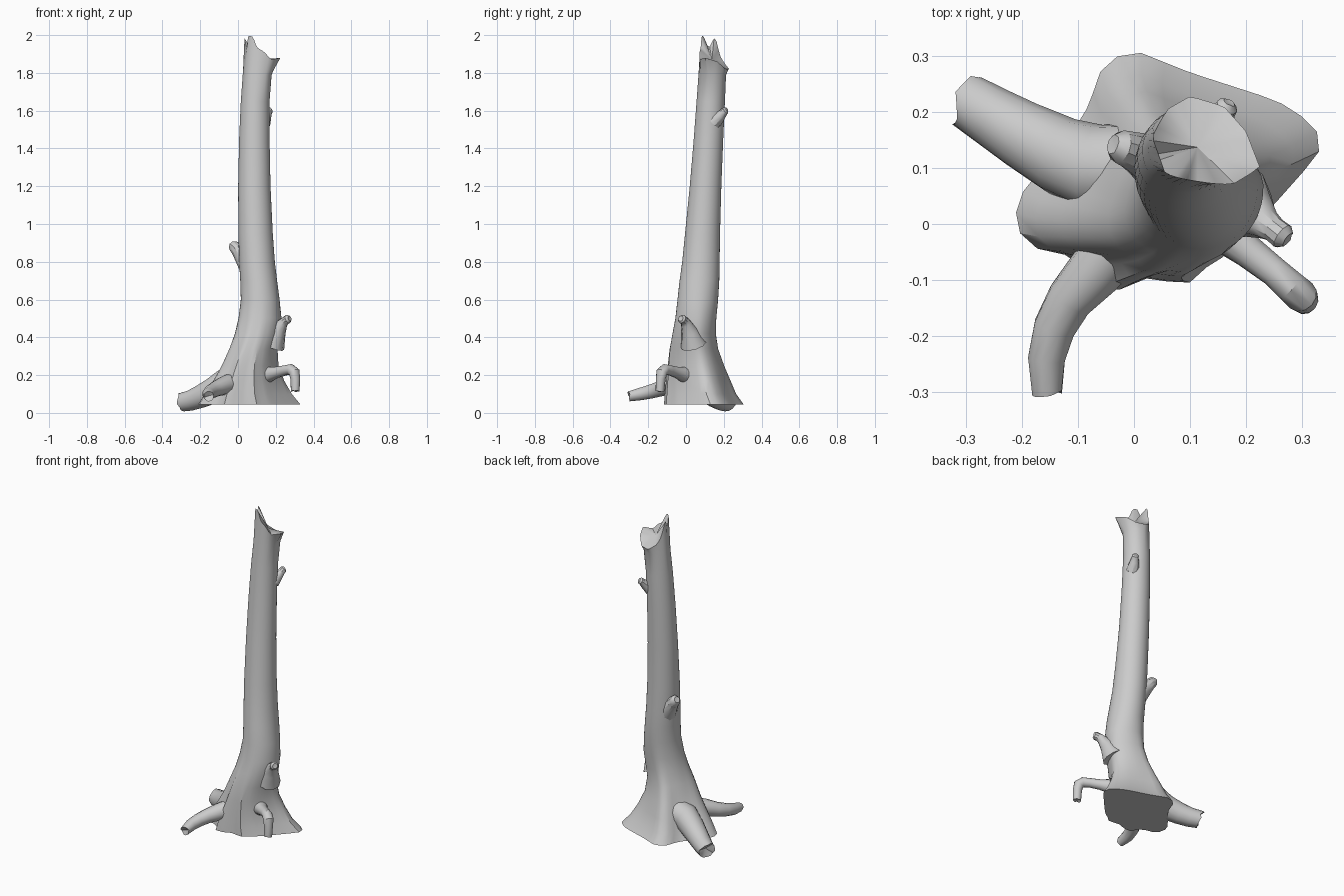
import bpy, bmesh, math, random
from mathutils import Vector

if "Cube" in bpy.data.objects:
    bpy.data.objects.remove(bpy.data.objects["Cube"])

random.seed(4)
SEG = 40

# Flared root outline at ground level (x, y), counter-clockwise
BASE = [(.33, .125), (.33, .16), (.31, .185), (.255, .22), (.1, .27), (0, .31), (-.04, .295),
        (-.07, .26), (-.075, .22), (-.1, .18), (-.2, .055), (-.215, .005), (-.19, -.04),
        (-.1, -.06), (-.07, -.12), (-.045, -.125), (.04, -.09), (.085, -.118), (.125, -.08),
        (.165, -.055), (.25, .035)]
# Splintered top rim (x, y, z)
RIM = [(.225, .1, 1.88), (.2, .165, 1.86), (.16, .21, 1.82), (.1, .228, 1.82), (.06, .205, 1.85),
       (.045, .18, 1.89), (.032, .155, 1.995), (.045, .12, 1.93), (.055, .09, 2.0), (.08, .082, 1.99),
       (.1, .078, 1.935), (.14, .072, 1.91), (.175, .07, 1.87)]
# Trunk sections: z, x min, x max, y min, y max, amount of root outline
SECTIONS = [(.045, -.215, .33, -.125, .31, 1), (.1, -.18, .285, -.12, .27, 1),
            (.17, -.135, .245, -.112, .24, .9), (.25, -.09, .215, -.103, .205, .7),
            (.34, -.05, .21, -.092, .172, .5), (.42, -.02, .225, -.075, .16, .3),
            (.5, .0, .232, -.058, .162, .15), (.6, .015, .22, -.045, .17, 0),
            (.7, .012, .207, -.034, .176, 0), (.8, .006, .195, -.02, .178, 0),
            (.95, .002, .184, -.005, .18, 0), (1.2, .001, .172, .02, .187, 0),
            (1.45, .006, .167, .041, .197, 0), (1.65, .015, .167, .056, .206, 0),
            (1.79, .025, .178, .066, .212, 0)]


def radial(points, a):
    """Where a ray at angle a from the origin crosses a closed outline."""
    d = Vector((math.cos(a), math.sin(a)))
    best = None
    for i, p in enumerate(points):
        q = points[(i + 1) % len(points)]
        cp, cq = d.x * p.y - d.y * p.x, d.x * q.y - d.y * q.x
        if cp * cq <= 0 and cp != cq:
            h = p.lerp(q, cp / (cp - cq))
            r = h.x * d.x + h.y * d.y
            if r > 0 and (best is None or r > best[0]):
                best = (r, h)
    return best[1]


def finish(bm, name, angle):
    bmesh.ops.recalc_face_normals(bm, faces=bm.faces)
    me = bpy.data.meshes.new(name)
    bm.to_mesh(me)
    bm.free()
    ob = bpy.data.objects.new(name, me)
    bpy.context.collection.objects.link(ob)
    bpy.ops.object.select_all(action='DESELECT')
    ob.select_set(True)
    bpy.context.view_layer.objects.active = ob
    bpy.ops.object.shade_smooth_by_angle(angle=math.radians(angle))


def loft(name, rings, tip, angle=35):
    """Skin rings, close the start flat and fan the broken end to a tip."""
    bm = bmesh.new()
    vs = [[bm.verts.new(p) for p in r] for r in rings]
    n = len(vs[0])
    for a, b in zip(vs, vs[1:]):
        for i in range(n):
            j = (i + 1) % n
            bm.faces.new((a[i], a[j], b[j], b[i]))
    bm.faces.new(vs[0])
    t = bm.verts.new(tip)
    for i in range(n):
        bm.faces.new((vs[-1][i], vs[-1][(i + 1) % n], t))
    finish(bm, name, angle)


def limb(name, path, n=12, jag=.25, hollow=.4):
    """Round tapering limb along (x, y, z, radius) points with a broken end."""
    pts = [Vector(p[:3]) for p in path]
    rings, side = [], None
    for i, p in enumerate(pts):
        t = (pts[min(i + 1, len(pts) - 1)] - pts[max(i - 1, 0)]).normalized()
        if side is None:
            side = t.orthogonal()
        side = (side - t * side.dot(t)).normalized()
        up, r = t.cross(side), path[i][3]
        last = i == len(pts) - 1
        rings.append([p + (side * math.cos(k * math.tau / n) + up * math.sin(k * math.tau / n)) * r
                      + t * (random.uniform(-jag, jag) * r if last else 0) for k in range(n)])
    loft(name, rings, pts[-1] - t * path[-1][3] * hollow)


# Trunk with flared base and splintered top
_, x0, x1, y0, y1, _ = SECTIONS[0]
norm = [Vector(((2 * x - x0 - x1) / (x1 - x0), (2 * y - y0 - y1) / (y1 - y0), 0)) for x, y in BASE]
angles = [i * math.tau / SEG + .011 for i in range(SEG)]
rings = []
for z, x0, x1, y0, y1, w in SECTIONS:
    ring = []
    for a in angles:
        u = Vector((math.cos(a), math.sin(a), 0)).lerp(radial(norm, a), w)
        ring.append(((x0 + x1 + u.x * (x1 - x0)) / 2, (y0 + y1 + u.y * (y1 - y0)) / 2, z))
    rings.append(ring)
core = Vector((.113, .137, 0))
rim = [Vector(p) - core for p in RIM]
rings.append([radial(rim, a) + core for a in angles])
loft("trunk", rings, core + Vector((0, 0, 1.87)))

# Broken roots
limb("back_left_root", [(.0, .1, .18, .08), (-.07, .1, .155, .078), (-.13, .122, .118, .07),
                        (-.2, .16, .085, .061), (-.25, .19, .066, .055), (-.302, .222, .055, .05)], 14, .3, .6)
limb("front_left_root", [(-.02, -.02, .16, .055), (-.07, -.085, .147, .05), (-.115, -.135, .128, .042),
                         (-.142, -.185, .113, .038), (-.156, -.24, .1, .034), (-.155, -.3, .088, .027)])
limb("hooked_root", [(.15, .0, .2, .045), (.205, -.05, .215, .03), (.25, -.085, .225, .027),
                     (.28, -.112, .23, .029), (.298, -.128, .215, .03), (.303, -.134, .18, .026),
                     (.303, -.138, .115, .023)], 12, .2)

# Stubs of snapped branches
limb("right_stub", [(.18, .04, .36, .07), (.21, .02, .43, .045), (.235, .0, .473, .028),
                    (.25, -.01, .488, .023), (.265, -.022, .497, .024), (.274, -.028, .5, .015)], 10, .1, .2)
limb("left_stub", [(.06, .1, .78, .06), (.02, .12, .83, .042), (-.005, .131, .865, .034),
                   (-.025, .138, .885, .03), (-.038, .142, .893, .018)], 10, .1, .2)
limb("back_stub", [(.135, .15, 1.54, .04), (.152, .185, 1.575, .027), (.16, .2, 1.592, .021),
                   (.166, .21, 1.602, .02), (.17, .217, 1.606, .011)], 10, .1, .2)
